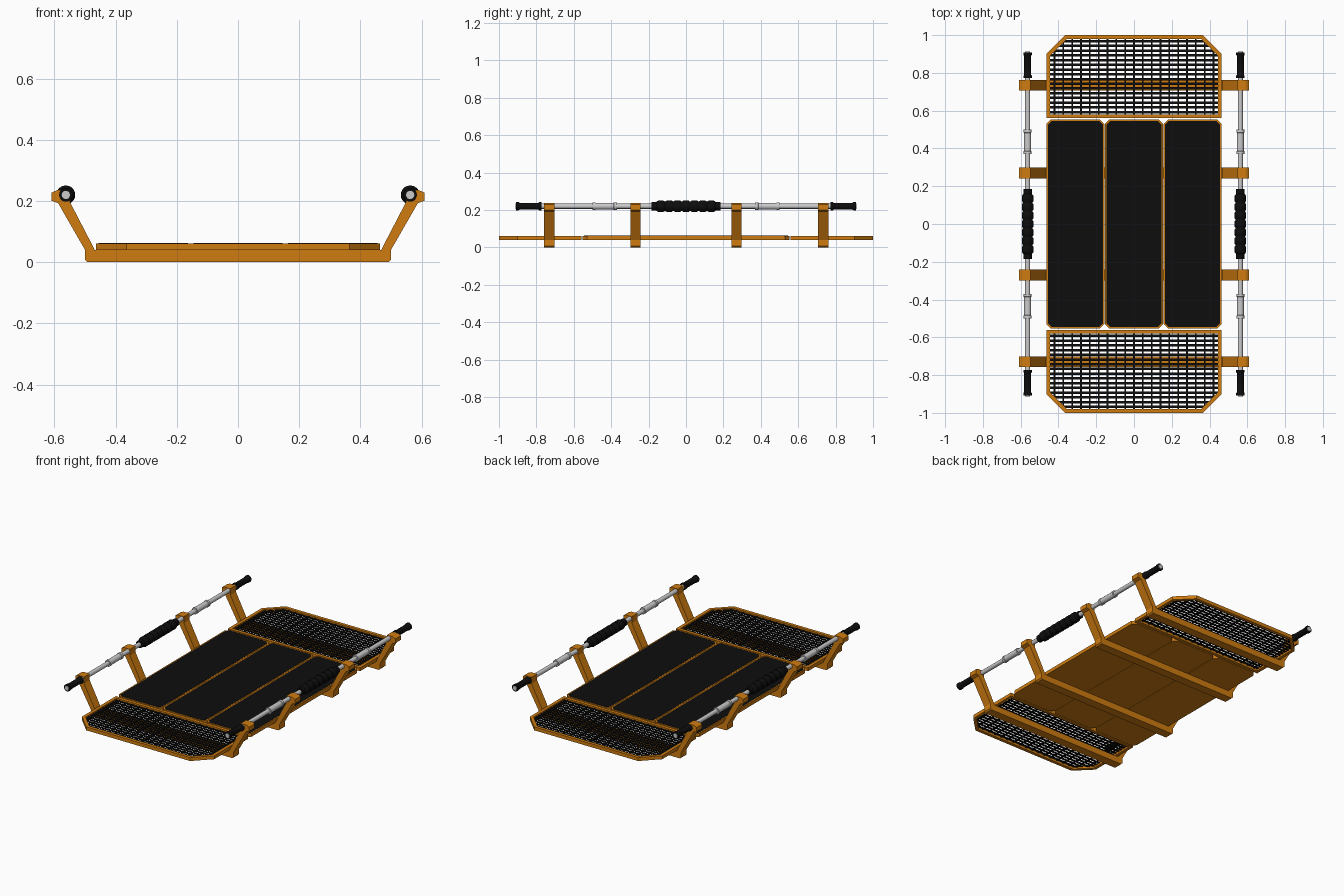
import bpy, bmesh, math

if "Cube" in bpy.data.objects:
    bpy.data.objects.remove(bpy.data.objects["Cube"])


def mat(name, c):
    m = bpy.data.materials.new(name)
    m.diffuse_color = (*c, 1)
    m.use_nodes = True
    m.node_tree.nodes["Principled BSDF"].inputs["Base Color"].default_value = m.diffuse_color
    return m


ORANGE = mat("orange_paint", (0.62, 0.2, 0.005))
BLACK = mat("black_rubber", (0.004, 0.004, 0.004))
SILVER = mat("silver_metal", (0.6, 0.6, 0.6))


def finish(bm, name, m, smooth=False):
    bmesh.ops.recalc_face_normals(bm, faces=bm.faces)
    me = bpy.data.meshes.new(name)
    bm.to_mesh(me)
    bm.free()
    me.materials.append(m)
    ob = bpy.data.objects.new(name, me)
    bpy.context.collection.objects.link(ob)
    if smooth:
        bpy.ops.object.select_all(action='DESELECT')
        ob.select_set(True)
        bpy.context.view_layer.objects.active = ob
        bpy.ops.object.shade_smooth_by_angle(angle=math.radians(35))
    return ob


def prism(bm, pts, vec):
    """Extrude a closed 3D outline along vec."""
    a = [bm.verts.new(p) for p in pts]
    b = [bm.verts.new([p[i] + vec[i] for i in range(3)]) for p in pts]
    n = len(pts)
    bm.faces.new(a)
    bm.faces.new(b[::-1])
    for i in range(n):
        j = (i + 1) % n
        bm.faces.new((a[i], a[j], b[j], b[i]))


def box(bm, x0, x1, y0, y1, z0, z1):
    prism(bm, [(x0, y0, z0), (x1, y0, z0), (x1, y1, z0), (x0, y1, z0)], (0, 0, z1 - z0))


def lathe(name, m, x, z, prof, seg=20):
    """Revolve (y, radius) points around a bar axis along y."""
    bm = bmesh.new()
    rings = [[bm.verts.new((x + r * math.cos(2 * math.pi * k / seg), y,
                            z + r * math.sin(2 * math.pi * k / seg))) for k in range(seg)]
             for y, r in prof]
    for a, b in zip(rings, rings[1:]):
        for k in range(seg):
            j = (k + 1) % seg
            bm.faces.new((a[k], a[j], b[j], b[k]))
    bm.faces.new(rings[0])
    bm.faces.new(rings[-1])
    return finish(bm, name, m, True)


def chamfered(x0, x1, y0, y1, c):
    return [(x0 + c, y0), (x1 - c, y0), (x1, y0 + c), (x1, y1 - c),
            (x1 - c, y1), (x0 + c, y1), (x0, y1 - c), (x0, y0 + c)]


DECK_Z0, DECK_Z1 = 0.04, 0.062

# Cross brackets with raised arms and clamp heads
half = [(0.492, 0), (0.5, 0.008), (0.5, 0.04), (0.588, 0.193), (0.609, 0.201),
        (0.609, 0.228), (0.59, 0.236), (0.549, 0.236), (0.549, 0.196), (0.468, 0.04)]
outline = half + [(-x, z) for x, z in reversed(half)]
for i, y in enumerate((-0.73, -0.27, 0.27, 0.735)):
    bm = bmesh.new()
    prism(bm, [(x, y - 0.028, z) for x, z in outline], (0, 0.056, 0))
    finish(bm, f"cross_bracket_{i + 1}", ORANGE)

# Three deck panels with black mats
for i, (x0, x1) in enumerate(((-0.464, -0.156), (-0.154, 0.154), (0.156, 0.464))):
    bm = bmesh.new()
    prism(bm, [(x, y, DECK_Z0) for x, y in chamfered(x0, x1, -0.553, 0.553, 0.024)],
          (0, 0, DECK_Z1 - DECK_Z0))
    finish(bm, f"deck_panel_{i + 1}", ORANGE)
    bm = bmesh.new()
    prism(bm, [(x, y, DECK_Z1 - 0.001) for x, y in
               chamfered(x0 + 0.008, x1 - 0.008, -0.545, 0.545, 0.02)], (0, 0, 0.002))
    finish(bm, f"deck_mat_{i + 1}", BLACK)

# End platforms: open frame and grating
for s, label in ((-1, "front"), (1, "back")):
    outer = [(-0.464, 0.56), (0.464, 0.56), (0.464, 0.9), (0.364, 1.0), (-0.364, 1.0), (-0.464, 0.9)]
    inner = [(-0.444, 0.58), (0.444, 0.58), (0.444, 0.892), (0.356, 0.98), (-0.356, 0.98), (-0.444, 0.892)]
    bm = bmesh.new()
    loops = [[bm.verts.new((x, s * y, z)) for x, y in ring]
             for ring, z in ((outer, DECK_Z0), (outer, DECK_Z1), (inner, DECK_Z1), (inner, DECK_Z0))]
    for a, b in zip(loops, loops[1:] + loops[:1]):
        for k in range(6):
            j = (k + 1) % 6
            bm.faces.new((a[k], a[j], b[j], b[k]))
    finish(bm, f"{label}_frame", ORANGE)

    bm = bmesh.new()
    for k in range(16):
        y = 0.5925 + k * 0.025
        w = min(0.45, 0.45 - max(0, y - 0.89))
        ya, yb = sorted((s * (y - 0.0065), s * (y + 0.0065)))
        box(bm, -w, w, ya, yb, 0.050, 0.055)
    for k in range(-9, 10):
        x = k * 0.0468
        top = min(0.985, 0.985 - max(0, abs(x) - 0.356))
        ya, yb = sorted((s * 0.575, s * top))
        box(bm, x - 0.0045, x + 0.0045, ya, yb, 0.0495, 0.0545)
    finish(bm, f"{label}_grating", BLACK)

# Side rails with sleeves, end grips and ribbed centre grip
RX, RZ = 0.563, 0.22
for sx, side in ((-1, "left"), (1, "right")):
    x = sx * RX
    lathe(f"{side}_rail", SILVER, x, RZ, [(-0.912, 0.0135), (0.912, 0.0135)])
    for s, end in ((-1, "front"), (1, "back")):
        lathe(f"{side}_{end}_sleeve", SILVER, x, RZ,
              [(s * y, r) for y, r in ((0.37, 0.0135), (0.37, 0.021), (0.385, 0.021), (0.387, 0.0185),
                                       (0.483, 0.0185), (0.485, 0.021), (0.5, 0.021), (0.5, 0.0135))])
        lathe(f"{side}_{end}_grip", BLACK, x, RZ,
              [(s * y, r) for y, r in ((0.772, 0.013), (0.772, 0.022), (0.785, 0.022), (0.79, 0.0185),
                                       (0.89, 0.0185), (0.895, 0.022), (0.908, 0.022), (0.908, 0.013))])
    prof = [(-0.185, 0.013), (-0.185, 0.023), (-0.158, 0.023)]
    for k in range(7):
        c = (k - 3) * 0.045
        prof += [(c - 0.0215, 0.025), (c - 0.013, 0.031), (c + 0.013, 0.031), (c + 0.0215, 0.025)]
    prof += [(0.158, 0.023), (0.185, 0.023), (0.185, 0.013)]
    lathe(f"{side}_centre_grip", BLACK, x, RZ, prof)
